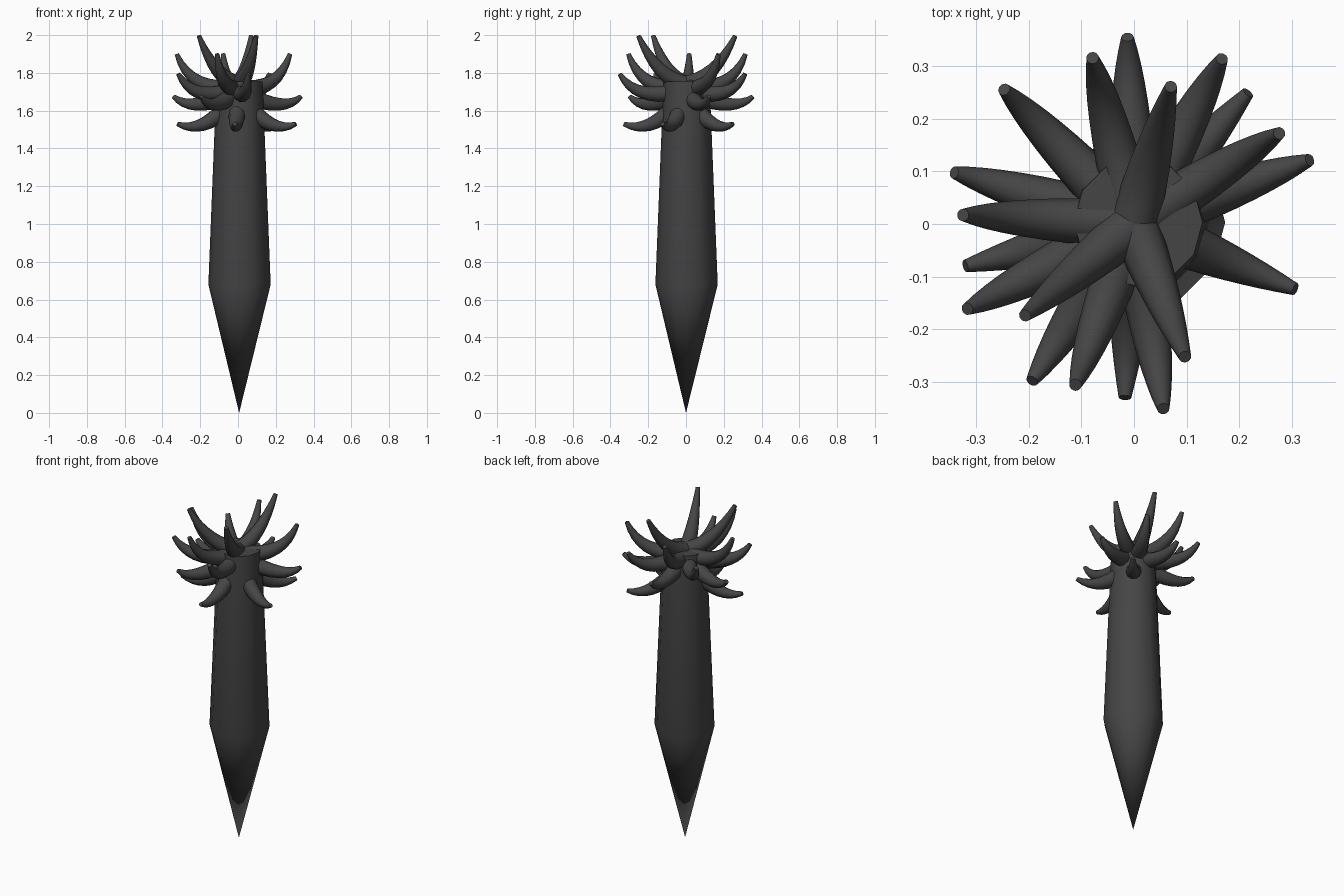
import bpy, bmesh
from math import sin, cos, pi, radians
from mathutils import Vector

cube = bpy.data.objects.get("Cube")
if cube:
    bpy.data.objects.remove(cube)

mat = bpy.data.materials.new("charcoal")
mat.use_nodes = True
colour = (0.06, 0.06, 0.06, 1)
mat.diffuse_color = colour
mat.node_tree.nodes["Principled BSDF"].inputs["Base Color"].default_value = colour


def skin(name, rings, tip=None):
    """Bridge rings of points into a capped, smooth-sided tube."""
    bm = bmesh.new()
    loops = [[bm.verts.new(p) for p in ring] for ring in rings]
    n = len(loops[0])
    for a, b in zip(loops, loops[1:]):
        for i in range(n):
            j = (i + 1) % n
            bm.faces.new((a[i], a[j], b[j], b[i]))
    if tip:
        point = bm.verts.new(tip)
        for i in range(n):
            bm.faces.new((point, loops[0][(i + 1) % n], loops[0][i]))
    else:
        bm.faces.new(loops[0][::-1])
    bm.faces.new(loops[-1])
    bmesh.ops.recalc_face_normals(bm, faces=bm.faces)
    mesh = bpy.data.meshes.new(name)
    bm.to_mesh(mesh)
    bm.free()
    mesh.materials.append(mat)
    obj = bpy.data.objects.new(name, mesh)
    bpy.context.collection.objects.link(obj)
    bpy.ops.object.select_all(action='DESELECT')
    obj.select_set(True)
    bpy.context.view_layer.objects.active = obj
    bpy.ops.object.shade_smooth_by_angle(angle=radians(40))


# Tapered shaft with a pointed foot
AXIS = Vector((0.008, 0.003, 0))


def circle(r, z, sides=12):
    return [AXIS + Vector((r * cos(2 * pi * i / sides), r * sin(2 * pi * i / sides), z))
            for i in range(sides)]


skin("shaft", [circle(0.165, 0.68), circle(0.122, 1.755)], tip=(0.006, 0, 0))


# Upward-curling horns, set in tiers around the head
def horn(name, angle, start, bend, end, steps=8, sides=10):
    out = Vector((cos(angle), sin(angle), 0))
    side = Vector((-sin(angle), cos(angle), 0))
    up = Vector((0, 0, 1))
    p0, p1, p2 = (out * r + up * z for r, z in (start, bend, end))
    rings = []
    for k in range(steps + 1):
        t = k / steps
        centre = p0 * (1 - t) ** 2 + p1 * 2 * t * (1 - t) + p2 * t * t
        along = ((p1 - p0) * (1 - t) + (p2 - p1) * t).normalized()
        normal = along.cross(side)
        r = 0.012 + 0.034 * (1 - t ** 1.6)
        rings.append([centre + (side * cos(a) + normal * sin(a)) * r
                      for a in (2 * pi * i / sides for i in range(sides))])
    skin(name, rings)


# Each tier: start, bend and end as (radius, height), then compass angles
tiers = {
    "crown": ((0, 1.74), (0.16, 1.77), (0.27, 1.996), (75, 220, 291)),
    "upper": ((0.02, 1.72), (0.25, 1.70), (0.325, 1.90), (32, 104, 177, 250)),
    "middle": ((0.05, 1.70), (0.27, 1.65), (0.355, 1.795), (62, 134, 207, 279)),
    "lower": ((0.05, 1.68), (0.26, 1.59), (0.355, 1.675), (20, 92, 164, 237)),
    "bottom": ((0.06, 1.62), (0.2, 1.475), (0.33, 1.53), (49, 194, 267, 338)),
}
for tier, (start, bend, end, angles) in tiers.items():
    for i, a in enumerate(angles, 1):
        horn(f"{tier}_horn_{i}", radians(a), start, bend, end)
